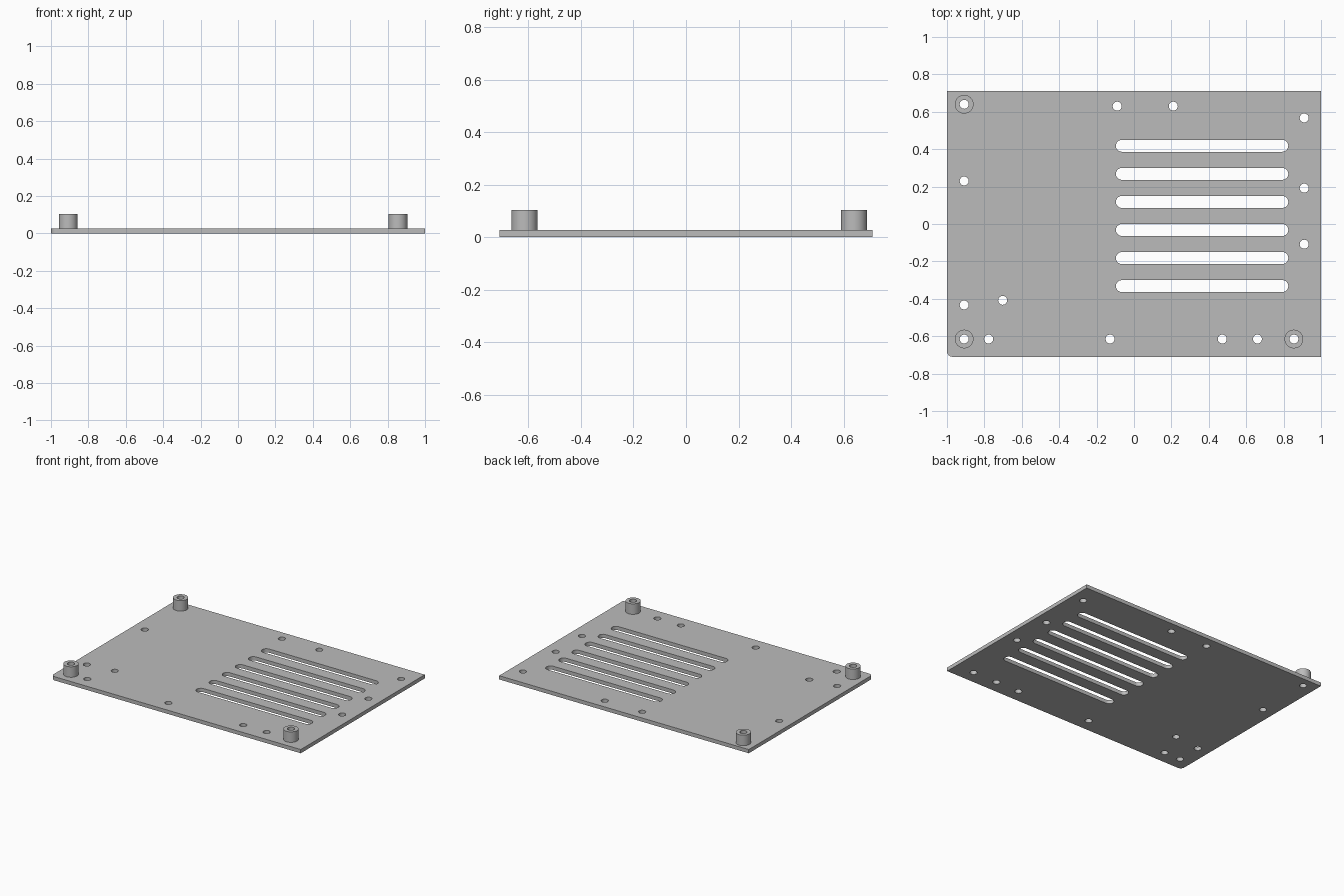
import bpy, bmesh
from math import cos, sin, pi, radians

cube = bpy.data.objects.get("Cube")
if cube:
    bpy.data.objects.remove(cube, do_unlink=True)

THICK, TOP = 0.027, 0.103
HOLE_R, POST_R = 0.024, 0.05

metal = bpy.data.materials.new("grey_metal")
metal.use_nodes = True
metal.diffuse_color = (0.5, 0.5, 0.5, 1)
metal.node_tree.nodes["Principled BSDF"].inputs["Base Color"].default_value = (0.5, 0.5, 0.5, 1)


def arc(cx, cy, r, start, end, steps):
    return [(cx + r * cos(start + (end - start) * i / steps),
             cy + r * sin(start + (end - start) * i / steps)) for i in range(steps + 1)]


def circle(cx, cy, r, steps=32):
    return arc(cx, cy, r, 0, 2 * pi, steps)[:-1]


def slot(x0, x1, y, r):
    return arc(x1, y, r, -pi / 2, pi / 2, 12) + arc(x0, y, r, pi / 2, 3 * pi / 2, 12)


def extruded(name, loops, z0, z1):
    """Solid from an outline with inner loops cut through it."""
    curve = bpy.data.curves.new(name + "_profile", 'CURVE')
    curve.dimensions = '2D'
    curve.fill_mode = 'BOTH'
    curve.extrude = (z1 - z0) / 2
    for loop in loops:
        spline = curve.splines.new('POLY')
        spline.points.add(len(loop) - 1)
        for p, (x, y) in zip(spline.points, loop):
            p.co = (x, y, 0, 1)
        spline.use_cyclic_u = True
    helper = bpy.data.objects.new(name + "_profile", curve)
    bpy.context.collection.objects.link(helper)
    graph = bpy.context.evaluated_depsgraph_get()
    mesh = bpy.data.meshes.new_from_object(helper.evaluated_get(graph))
    bpy.data.objects.remove(helper, do_unlink=True)
    bm = bmesh.new()
    bm.from_mesh(mesh)
    bmesh.ops.remove_doubles(bm, verts=bm.verts, dist=1e-5)
    bmesh.ops.translate(bm, verts=bm.verts, vec=(0, 0, (z0 + z1) / 2))
    bmesh.ops.recalc_face_normals(bm, faces=bm.faces)
    bm.to_mesh(mesh)
    bm.free()
    mesh.name = name
    mesh.materials.clear()
    mesh.materials.append(metal)
    obj = bpy.data.objects.new(name, mesh)
    bpy.context.collection.objects.link(obj)
    bpy.ops.object.select_all(action='DESELECT')
    obj.select_set(True)
    bpy.context.view_layer.objects.active = obj
    bpy.ops.object.shade_smooth_by_angle(angle=radians(30))
    return obj


# Hole positions
posts = {"back_right_standoff": (-0.908, 0.64),
         "front_right_standoff": (-0.908, -0.615),
         "front_left_standoff": (0.855, -0.615)}
holes = [(x, 0.63) for x in (-0.09, 0.21)]
holes += [(0.91, y) for y in (0.567, 0.192, -0.108)]
holes += [(-0.908, 0.23), (-0.908, -0.433), (-0.702, -0.408)]
holes += [(x, -0.615) for x in (-0.777, -0.128, 0.472, 0.66)]
holes += posts.values()

# Base plate with one rounded corner, vent slots and screw holes
outline = arc(-0.97, -0.68, 0.03, pi, 1.5 * pi, 8) + [(1, -0.71), (1, 0.71), (-1, 0.71)]
loops = [outline] + [circle(x, y, HOLE_R) for x, y in holes]
loops += [slot(-0.065, 0.793, 0.418 - 0.15 * i, 0.032) for i in range(6)]
extruded("base_plate", loops, 0, THICK)

# Hollow standoffs
for name, (x, y) in posts.items():
    extruded(name, [circle(x, y, POST_R), circle(x, y, HOLE_R)], THICK, TOP)
